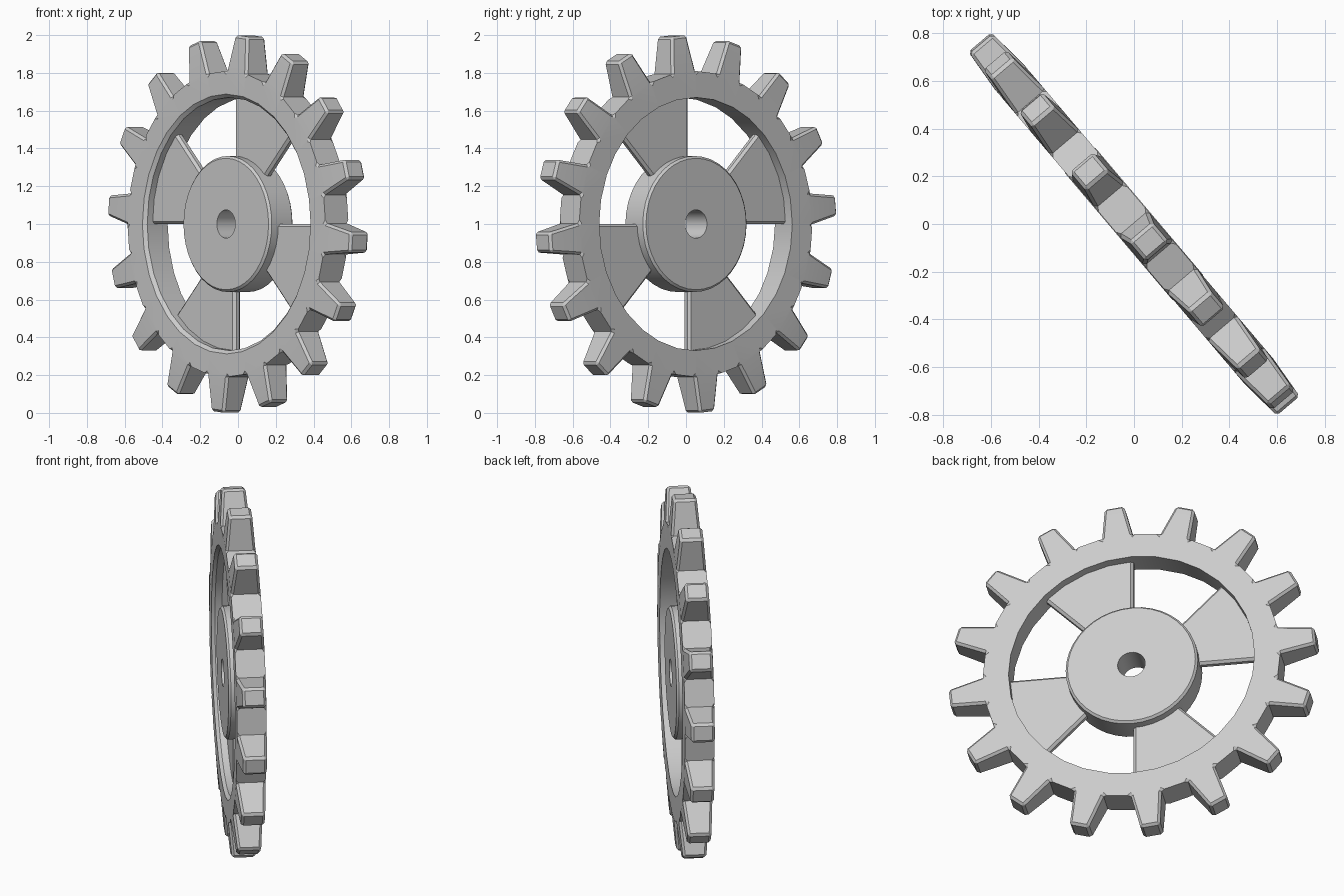
import bpy, bmesh
from math import sin, cos, pi, radians
from mathutils import Vector

cube = bpy.data.objects.get("Cube")
if cube:
    bpy.data.objects.remove(cube, do_unlink=True)

TURN = radians(-49.7)      # heading of the wheel about the vertical
TEETH = 16
STEP = 2 * pi / TEETH
HALF = 0.08                # half thickness of rim
ROOT, TIP, BORE = 0.81, 1.0, 0.67

metal = bpy.data.materials.new("plain_grey")
metal.use_nodes = True
metal.diffuse_color = (0.6, 0.6, 0.6, 1)
metal.node_tree.nodes["Principled BSDF"].inputs["Base Color"].default_value = (0.6, 0.6, 0.6, 1)


def polar(r, a, y=0.0):
    """Point at radius r, angle a clockwise from the top, depth y."""
    return Vector((r * sin(a), y, r * cos(a)))


def lathe(bm, profile, angles):
    """Spin a closed (radius, depth) loop; returns faces[angle][profile edge]."""
    rings = [[bm.verts.new(polar(r, a, y)) for r, y in profile] for a in angles]
    n, m = len(angles), len(profile)
    return [[bm.faces.new((rings[i][k], rings[i][(k + 1) % m],
                           rings[(i + 1) % n][(k + 1) % m], rings[(i + 1) % n][k]))
             for k in range(m)] for i in range(n)]


def finish(bm, name):
    bmesh.ops.recalc_face_normals(bm, faces=bm.faces[:])
    mesh = bpy.data.meshes.new(name)
    bm.to_mesh(mesh)
    bm.free()
    mesh.materials.append(metal)
    ob = bpy.data.objects.new(name, mesh)
    bpy.context.collection.objects.link(ob)
    ob.location.z = 1.0
    ob.rotation_euler.z = TURN
    bpy.ops.object.select_all(action="DESELECT")
    ob.select_set(True)
    bpy.context.view_layer.objects.active = ob
    bpy.ops.object.shade_smooth_by_angle(angle=radians(30))
    return ob


# Toothed rim: a chamfered ring whose alternate outer faces grow into teeth
bm = bmesh.new()
first = STEP / 4
spread = radians(5.9)
centres = [first + i * STEP for i in range(TEETH)]
angles = [c + s * spread for c in centres for s in (-1, 1)]
chamfer = 0.018
rim_profile = [(ROOT, -HALF), (ROOT, HALF), (BORE, HALF),
               (BORE, chamfer - HALF), (BORE + chamfer, -HALF)]
faces = lathe(bm, rim_profile, angles)
bmesh.ops.recalc_face_normals(bm, faces=bm.faces[:])
tooth_edges = set()
for i, c in enumerate(centres):
    tip = bmesh.ops.extrude_discrete_faces(bm, faces=[faces[2 * i][0]])["faces"][0]
    across = Vector((cos(c), 0, -sin(c)))
    for v in tip.verts:
        side = 1 if v.co.dot(across) > 0 else -1
        depth = 0.063 if v.co.y > 0 else -0.063
        v.co = polar(TIP, c, depth) + across * side * 0.053
        tooth_edges.update(v.link_edges)
bmesh.ops.bevel(bm, geom=list(tooth_edges), offset=0.013, segments=1,
                affect="EDGES", clamp_overlap=True)
finish(bm, "toothed_rim")

# Hub with chamfered faces and a through hole
bm = bmesh.new()
HUB, HOLE, edge, hub_half = 0.36, 0.075, 0.012, 0.083
hub_profile = [(HOLE, -hub_half), (HUB - edge, -hub_half), (HUB, edge - hub_half),
               (HUB, hub_half - edge), (HUB - edge, hub_half), (HOLE, hub_half)]
lathe(bm, hub_profile, [i * pi / 20 for i in range(40)])
finish(bm, "hub")

# Four wedge spokes, each an eighth of the circle
for i, name in enumerate(("top", "right", "bottom", "left")):
    bm = bmesh.new()
    start, parts = i * pi / 2, 6
    arc = [start + pi / 4 * k / parts for k in range(parts + 1)]
    outline = [polar(0.69, a, -0.025) for a in arc]
    outline += [polar(0.32, a, -0.025) for a in reversed(arc)]
    face = bm.faces.new([bm.verts.new(p) for p in outline])
    grown = bmesh.ops.extrude_face_region(bm, geom=[face])["geom"]
    for v in grown:
        if isinstance(v, bmesh.types.BMVert):
            v.co.y = 0.025
    bmesh.ops.recalc_face_normals(bm, faces=bm.faces[:])
    radial = [e for e in bm.edges if e.calc_length() > 0.3]
    bmesh.ops.bevel(bm, geom=radial, offset=0.014, segments=1, affect="EDGES")
    finish(bm, name + "_spoke")
